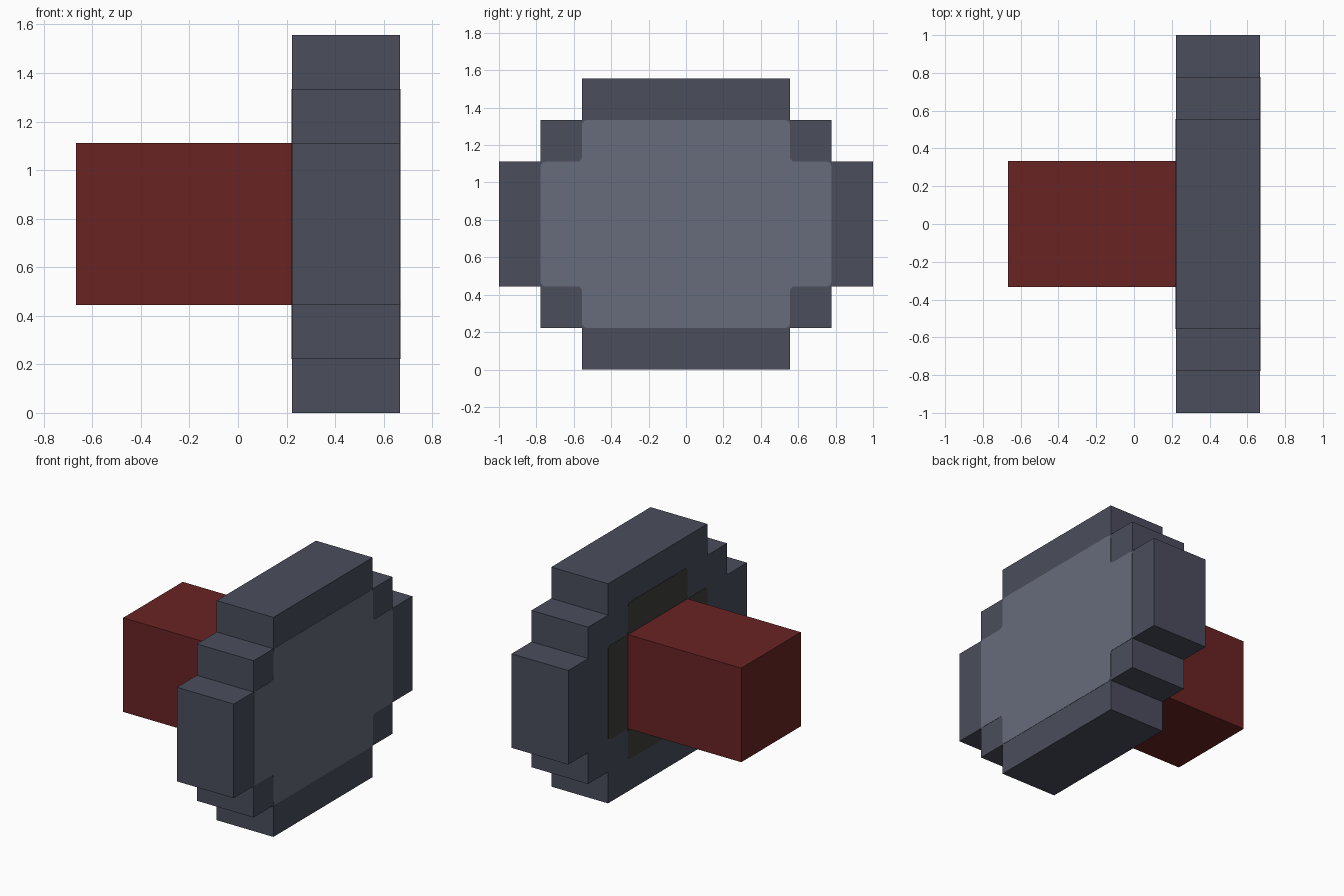
import bpy
import bmesh

cube = bpy.data.objects.get("Cube")
if cube:
    bpy.data.objects.remove(cube, do_unlink=True)

U = 1 / 9          # block size
CENTRE = 7 * U     # axle height


def material(name, rgb):
    mat = bpy.data.materials.new(name)
    mat.use_nodes = True
    colour = (*rgb, 1)
    mat.diffuse_color = colour
    mat.node_tree.nodes["Principled BSDF"].inputs["Base Color"].default_value = colour
    return mat


def stepped_prism(name, quarter, x0, x1, mat, rounding=0):
    """Mirror a quarter outline in y and z, then extrude it along x."""
    back = quarter[::-1]
    outline = (quarter + [(-y, z) for y, z in back]
               + [(-y, -z) for y, z in quarter] + [(y, -z) for y, z in back])
    bm = bmesh.new()
    face = bm.faces.new([bm.verts.new((x0, y * U, CENTRE + z * U)) for y, z in outline])
    if rounding:
        bmesh.ops.bevel(bm, geom=bm.verts[:], offset=rounding, segments=3,
                        profile=0.5, affect='VERTICES')
    result = bmesh.ops.extrude_face_region(bm, geom=bm.faces[:])
    moved = [g for g in result["geom"] if isinstance(g, bmesh.types.BMVert)]
    bmesh.ops.translate(bm, verts=moved, vec=(x1 - x0, 0, 0))
    bmesh.ops.recalc_face_normals(bm, faces=bm.faces[:])
    mesh = bpy.data.meshes.new(name)
    bm.to_mesh(mesh)
    bm.free()
    mesh.materials.append(mat)
    obj = bpy.data.objects.new(name, mesh)
    bpy.context.collection.objects.link(obj)
    return obj


tyre_grey = material("slate_grey", (0.069, 0.074, 0.107))
hub_grey = material("light_grey", (0.137, 0.151, 0.198))
axle_red = material("dark_red", (0.143, 0.017, 0.017))
socket_dark = material("charcoal", (0.048, 0.048, 0.042))

INNER, OUTER, PLATE = 2 * U, 6 * U, 0.002

# Stepped wheel
stepped_prism("wheel", [(9, 3), (7, 3), (7, 5), (5, 5), (5, 7)], INNER, OUTER, tyre_grey)
# Pale plate on the outer side
stepped_prism("hub_plate", [(7, 3), (5, 3), (5, 5)], OUTER, OUTER + PLATE, hub_grey, 0.025)
# Dark plate around the axle
stepped_prism("axle_socket", [(5, 3), (3, 3), (3, 5)], INNER - PLATE, INNER, socket_dark, 0.025)
# Square axle
stepped_prism("axle", [(3, 3)], -6 * U, INNER, axle_red)
